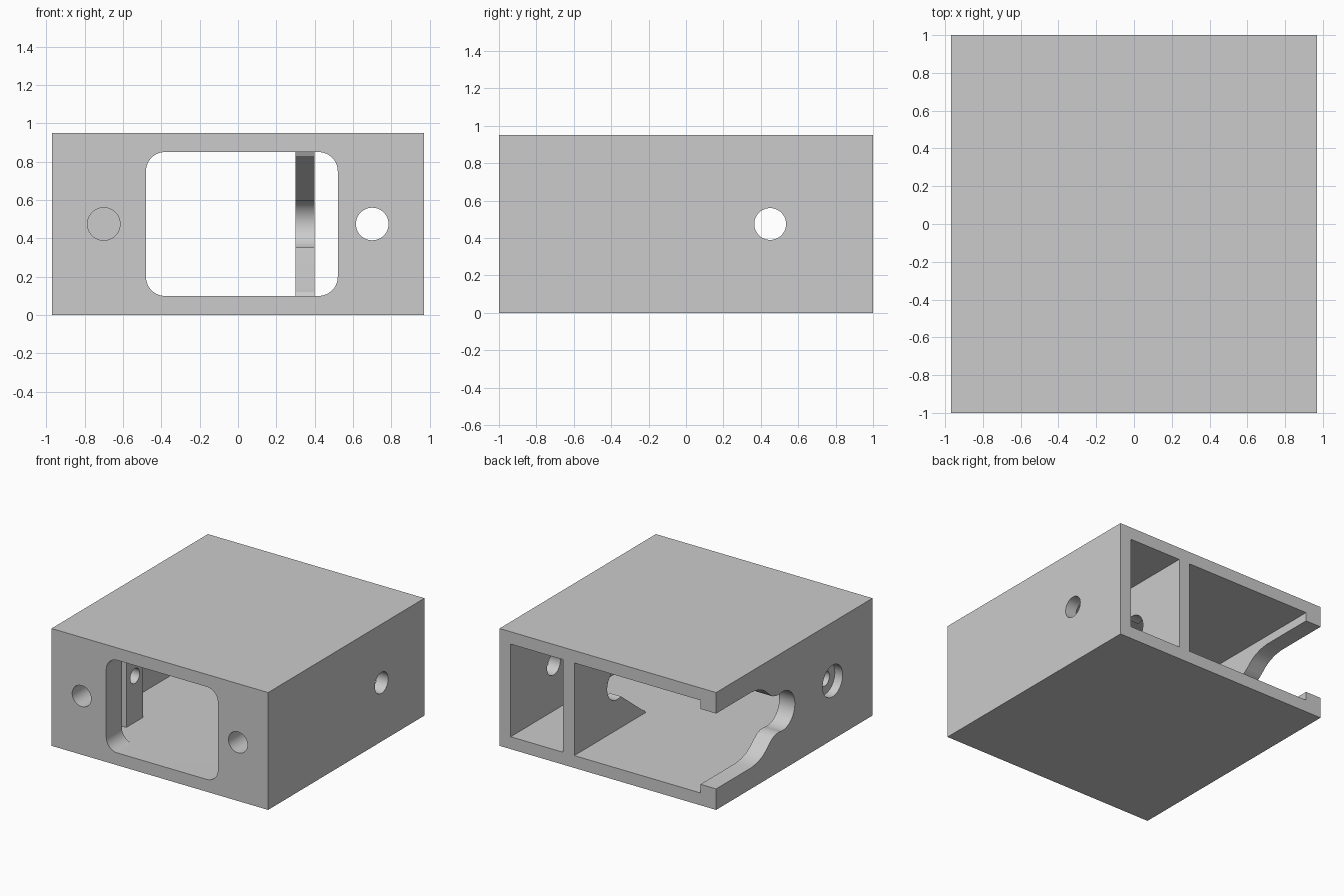
import bpy, bmesh, math
from mathutils import Vector

if "Cube" in bpy.data.objects:
    bpy.data.objects.remove(bpy.data.objects["Cube"], do_unlink=True)

# One plain grey for the whole housing
grey = bpy.data.materials.new("plain_grey")
grey.use_nodes = True
colour = (0.6, 0.6, 0.6, 1)
grey.diffuse_color = colour
grey.node_tree.nodes["Principled BSDF"].inputs["Base Color"].default_value = colour

W, D, H = 0.97, 1.0, 0.95          # half width, half depth, height
MID = H / 2
FLOOR, CEIL = 0.1, 0.85


def prism(name, profile, axis, lo, hi):
    """Extrude a (u, z) profile along x or y."""
    def place(u, z, t):
        return Vector((t, u, z)) if axis == "x" else Vector((u, t, z))
    bm = bmesh.new()
    face = bm.faces.new([bm.verts.new(place(u, z, lo)) for u, z in profile])
    ext = bmesh.ops.extrude_face_region(bm, geom=[face])
    verts = [v for v in ext["geom"] if isinstance(v, bmesh.types.BMVert)]
    bmesh.ops.translate(bm, verts=verts, vec=place(0, 0, hi - lo))
    bmesh.ops.recalc_face_normals(bm, faces=bm.faces)
    mesh = bpy.data.meshes.new(name)
    bm.to_mesh(mesh)
    bm.free()
    mesh.materials.append(grey)
    obj = bpy.data.objects.new(name, mesh)
    bpy.context.collection.objects.link(obj)
    return obj


def rect(u0, u1, z0, z1):
    return [(u0, z0), (u1, z0), (u1, z1), (u0, z1)]


def arc(u, z, r, a0, a1, n):
    angles = [math.radians(a0 + (a1 - a0) * i / n) for i in range(n + 1)]
    return [(u + r * math.cos(a), z + r * math.sin(a)) for a in angles]


def circle(u, r):
    return arc(u, MID, r, 0, 360, 48)[:-1]


def rounded(u0, u1, z0, z1, r):
    return (arc(u1 - r, z1 - r, r, 0, 90, 10) + arc(u0 + r, z1 - r, r, 90, 180, 10)
            + arc(u0 + r, z0 + r, r, 180, 270, 10) + arc(u1 - r, z0 + r, r, 270, 360, 10))


def mirrored(lower):
    """Complete a lower half profile with its mirror image about mid height."""
    return lower + [(u, H - z) for u, z in reversed(lower) if abs(z - MID) > 1e-4]


def cut(target, profile, axis, lo, hi):
    cutter = prism("cutter", profile, axis, lo, hi)
    cutter.hide_render = True
    mod = target.modifiers.new("cut", "BOOLEAN")
    mod.operation, mod.solver, mod.object = "DIFFERENCE", "EXACT", cutter
    bpy.context.view_layer.objects.active = target
    bpy.ops.object.modifier_apply(modifier=mod.name)
    bpy.data.objects.remove(cutter, do_unlink=True)


# Housing shell, open at the back
shell = prism("housing_shell", rect(-W, W, 0, H), "y", -D, D)
cut(shell, rect(-0.83, 0.87, FLOOR, CEIL), "y", -0.8, D + 0.1)

# Front window and the two mounting holes beside it
cut(shell, rounded(-0.48, 0.52, FLOOR, CEIL, 0.1), "y", -D - 0.1, -0.7)
for x in (-0.7, 0.7):
    cut(shell, circle(x, 0.085), "y", -D - 0.1, -0.7)

# Cable hole in the left wall
cut(shell, circle(0.45, 0.085), "x", 0.8, W + 0.1)

# Right wall opening: wide slot, curved shoulder, round seat
shoulder = [(D + 0.1, 0.17), (0.55, 0.17), (0.48, 0.18), (0.42, 0.2), (0.37, 0.23),
            (0.32, 0.275), (0.28, 0.305), (0.24, 0.32)]
opening = mirrored(shoulder + arc(0.15, MID, 0.157, 286, 180, 16))
cut(shell, opening, "x", -W - 0.1, -0.75)

# Counterbored screw hole in the right wall
cut(shell, circle(-0.49, 0.128), "x", -W - 0.1, -W + 0.07)
cut(shell, circle(-0.49, 0.06), "x", -W - 0.1, -0.75)

# Divider with sloped front edges meeting at a round notch
slope = [(D, FLOOR), (0.09, FLOOR), (0.1, 0.12), (0.14, 0.145)]
divider = prism("divider", mirrored(slope + arc(0.45, MID, 0.13, 250, 360, 16)),
                "x", 0.3, 0.4)

# Full height screw boss behind the front wall
boss = prism("screw_boss", rect(-0.6, -0.39, FLOOR, CEIL), "x", -0.83, -0.58)
cut(boss, circle(-0.49, 0.06), "x", -0.9, -0.5)

# Smooth the round surfaces, keep the edges crisp
for obj in (shell, divider, boss):
    bpy.ops.object.select_all(action="DESELECT")
    obj.select_set(True)
    bpy.context.view_layer.objects.active = obj
    bpy.ops.object.shade_smooth_by_angle(angle=math.radians(25))
